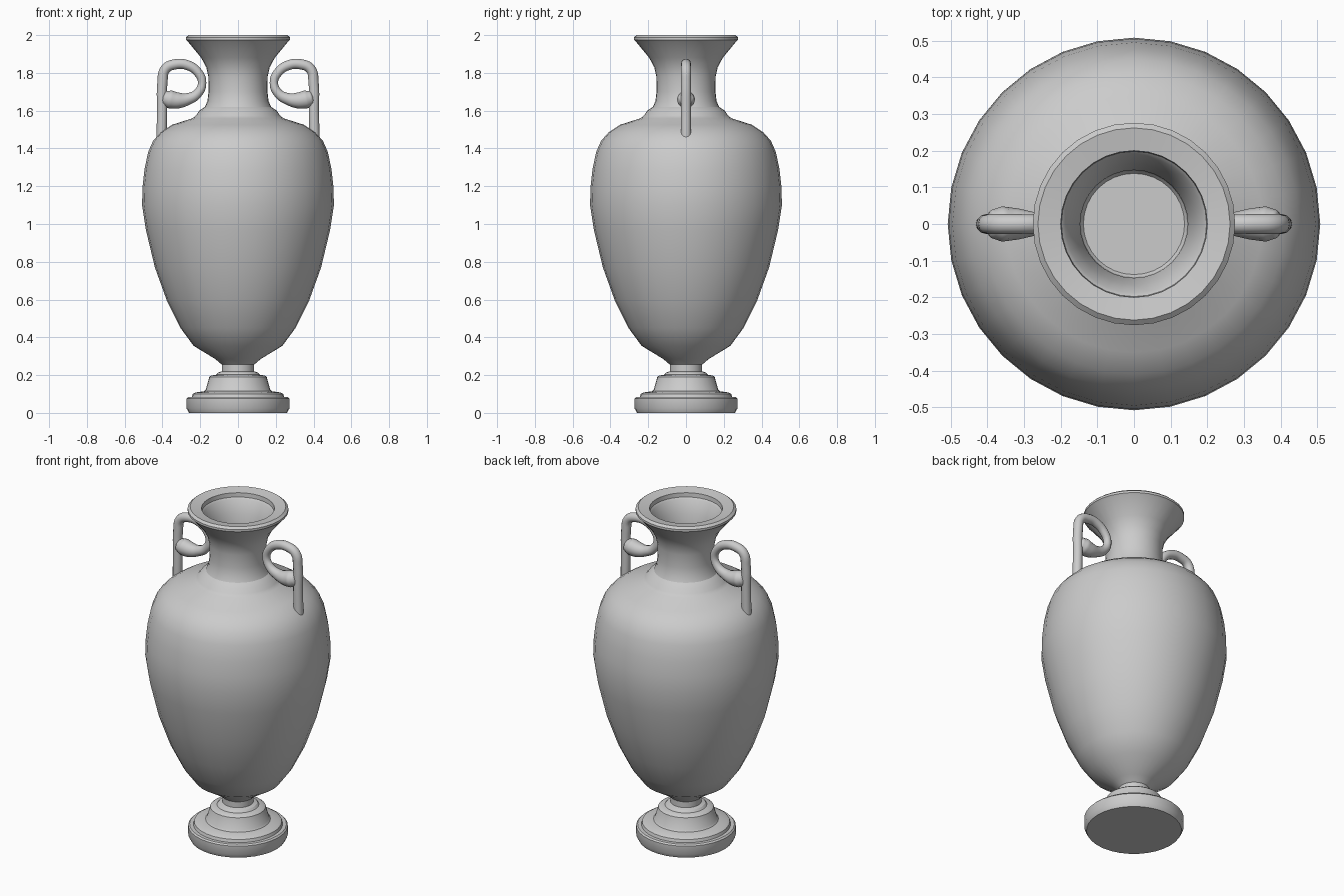
import bpy, bmesh, math

if "Cube" in bpy.data.objects:
    bpy.data.objects.remove(bpy.data.objects["Cube"])

SIDES = 32


def lathe(name, profile):
    """Revolve an (r, z) profile about z; radius 0 makes a pole."""
    bm = bmesh.new()
    verts = [bm.verts.new((r, 0, z)) for r, z in profile]
    edges = [bm.edges.new(p) for p in zip(verts, verts[1:])]
    bmesh.ops.spin(bm, geom=verts + edges, cent=(0, 0, 0), axis=(0, 0, 1),
                   angle=math.tau, steps=SIDES)
    bmesh.ops.remove_doubles(bm, verts=bm.verts, dist=1e-4)
    bmesh.ops.recalc_face_normals(bm, faces=bm.faces)
    mesh = bpy.data.meshes.new(name)
    bm.to_mesh(mesh)
    bm.free()
    obj = bpy.data.objects.new(name, mesh)
    bpy.context.collection.objects.link(obj)
    bpy.ops.object.select_all(action='DESELECT')
    obj.select_set(True)
    bpy.context.view_layer.objects.active = obj
    bpy.ops.object.shade_smooth_by_angle(angle=math.radians(32))
    return obj


def handle(name, side):
    """Scroll handle: tube swept along a path, swelling into a bulb."""
    path = [(.405, 1.43, .027), (.402, 1.60, .027), (.400, 1.75, .027),
            (.385, 1.82, .027), (.335, 1.845, .027), (.265, 1.84, .026),
            (.210, 1.80, .024), (.190, 1.745, .022), (.215, 1.69, .025),
            (.265, 1.662, .031), (.32, 1.654, .043), (.36, 1.660, .048),
            (.39, 1.668, .038), (.405, 1.672, .012)]
    curve = bpy.data.curves.new(name, 'CURVE')
    curve.dimensions = '3D'
    curve.bevel_depth = 1
    curve.bevel_resolution = 4
    curve.resolution_u = 5
    curve.use_fill_caps = True
    spline = curve.splines.new('BEZIER')
    spline.bezier_points.add(len(path) - 1)
    for p, (x, z, r) in zip(spline.bezier_points, path):
        p.co = (side * x, 0, z)
        p.radius = r
        p.handle_left_type = p.handle_right_type = 'AUTO'
    obj = bpy.data.objects.new(name, curve)
    bpy.context.collection.objects.link(obj)


# Stepped foot
lathe("foot", [(0, 0), (.26, 0), (.273, .025), (.273, .075), (.265, .083),
               (.245, .083), (.24, .10), (.225, .108), (.178, .115),
               (.17, .125), (.152, .19), (.142, .198), (.115, .202),
               (.105, .214), (.085, .22), (.085, .265), (0, .265)])

# Body, neck, flared rim and mouth
lathe("vase_body", [(0, .255), (.085, .255), (.12, .285), (.235, .355),
                    (.305, .45), (.375, .59), (.44, .77), (.488, .97),
                    (.508, 1.10), (.505, 1.20), (.495, 1.29), (.476, 1.38),
                    (.45, 1.44), (.41, 1.485), (.35, 1.525), (.24, 1.56),
                    (.222, 1.575), (.205, 1.60), (.175, 1.62), (.162, 1.65),
                    (.156, 1.70), (.157, 1.78), (.168, 1.83), (.195, 1.88),
                    (.265, 1.965), (.276, 1.975), (.276, 1.988), (.262, 2.0),
                    (.20, 1.99), (.198, 1.965), (.188, 1.955), (.165, 1.88),
                    (.147, 1.82), (.145, 1.70), (.138, 1.69), (0, 1.69)])

# Handles, mirrored
handle("handle_right", 1)
handle("handle_left", -1)
